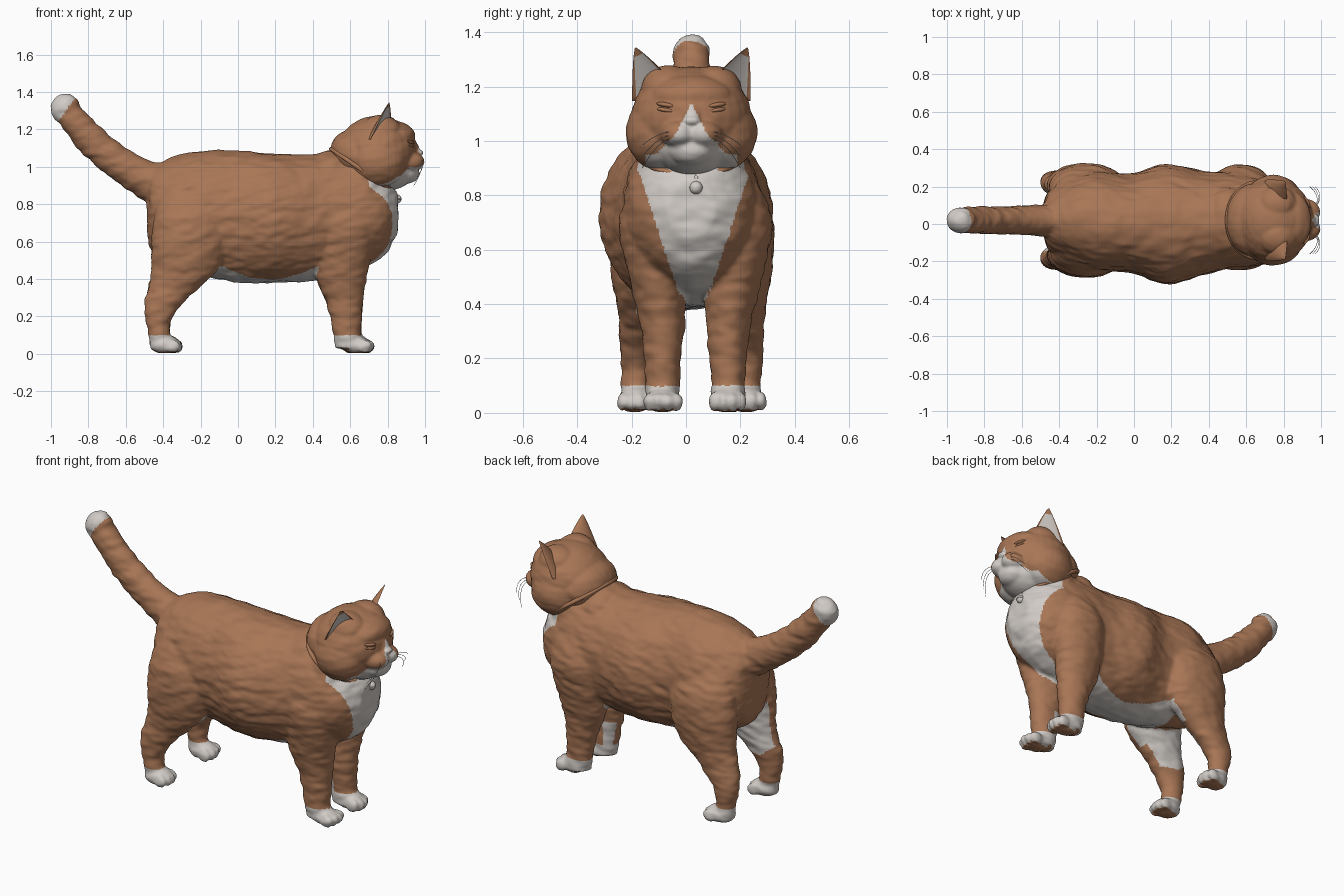
import bpy, bmesh, math
from mathutils import Vector, Matrix, noise

if "Cube" in bpy.data.objects:
    bpy.data.objects.remove(bpy.data.objects["Cube"])

Y0 = 0.02  # the cat's centre plane


def material(name, rgb):
    m = bpy.data.materials.new(name)
    m.diffuse_color = (*rgb, 1)
    m.use_nodes = True
    m.node_tree.nodes["Principled BSDF"].inputs["Base Color"].default_value = m.diffuse_color
    return m


FUR = material("ginger fur", (0.395, 0.182, 0.092))
WHITE = material("white fur", (0.64, 0.60, 0.565))


def add_object(name, me, mats):
    ob = bpy.data.objects.new(name, me)
    bpy.context.collection.objects.link(ob)
    me.materials.clear()
    for m in mats:
        me.materials.append(m)
    for p in me.polygons:
        p.use_smooth = True
    return ob


def ball(bm, c, r, rot=(0, 0, 0)):
    """Ellipsoid at c (y measured from the centre plane)."""
    m = Matrix.Translation((c[0], c[1] + Y0, c[2]))
    for ang, ax in zip(rot, "XYZ"):
        m = m @ Matrix.Rotation(ang, 4, ax)
    m = m @ Matrix.Diagonal((*r, 1))
    bmesh.ops.create_uvsphere(bm, u_segments=28, v_segments=18, radius=1, matrix=m)


def spline(rows, steps=5):
    out = []
    for i in range(len(rows) - 1):
        p0, p1 = rows[max(i - 1, 0)], rows[i]
        p2, p3 = rows[i + 1], rows[min(i + 2, len(rows) - 1)]
        for k in range(steps):
            t = k / steps
            out.append([0.5 * (2 * b + (c - a) * t + (2 * a - 5 * b + 4 * c - d) * t * t
                               + (3 * b - a - 3 * c + d) * t ** 3)
                        for a, b, c, d in zip(p0, p1, p2, p3)])
    return out + [list(rows[-1])]


def loft(bm, rows, u, v, n=28):
    """Closed tube through rows of (x, y, z, radius along u, radius along v)."""
    u, v = Vector(u), Vector(v)
    rings = []
    for x, y, z, ru, rv in spline(rows):
        c = Vector((x, y + Y0, z))
        rings.append([bm.verts.new(c + u * ru * math.cos(2 * math.pi * i / n)
                                   + v * rv * math.sin(2 * math.pi * i / n)) for i in range(n)])
    for a, b in zip(rings, rings[1:]):
        for i in range(n):
            j = (i + 1) % n
            bm.faces.new((a[i], a[j], b[j], b[i]))
    bm.faces.new(rings[0])
    bm.faces.new(rings[-1])


def to_mesh(bm, name):
    bmesh.ops.recalc_face_normals(bm, faces=bm.faces[:])
    me = bpy.data.meshes.new(name)
    bm.to_mesh(me)
    bm.free()
    return me


def skin(name, bm, voxel, is_white, rough, smooth=5):
    """Fuse overlapping volumes to one skin, ruffle the fur, colour by rule."""
    tmp = bpy.data.objects.new(name + "_raw", to_mesh(bm, name))
    bpy.context.collection.objects.link(tmp)
    r = tmp.modifiers.new("fuse", 'REMESH')
    r.mode = 'VOXEL'
    r.voxel_size = voxel
    s = tmp.modifiers.new("soften", 'SMOOTH')
    s.factor = 0.5
    s.iterations = smooth
    dg = bpy.context.evaluated_depsgraph_get()
    me = bpy.data.meshes.new_from_object(tmp.evaluated_get(dg))
    bpy.data.objects.remove(tmp)
    smooth_pos = [(p.center.copy(), p.normal.copy()) for p in me.polygons]
    normals = [v.normal.copy() for v in me.vertices]
    for v, nrm in zip(me.vertices, normals):
        c = v.co
        f = noise.noise(Vector((c.x * 9 + c.z * 5, c.y * 10, c.z * 24 - c.x * 7)))
        f += 0.5 * noise.noise(Vector((c.x * 18, c.y * 20 + 5, c.z * 40)))
        v.co = c + nrm * f * rough
        v.co.z = max(v.co.z, 0.004)
    me.update()
    ob = add_object(name, me, (FUR, WHITE))
    for p, (c, nrm) in zip(me.polygons, smooth_pos):
        p.material_index = int(is_white(c, nrm))
    return ob


# Body: torso, neck, legs and tail fused together
bm = bmesh.new()
torso = [(-.485, 0, .76, .06, .12), (-.46, 0, .76, .15, .22), (-.38, 0, .76, .20, .28),
         (-.22, 0, .755, .265, .328), (-.02, -.015, .735, .262, .352), (.17, -.02, .725, .322, .347),
         (.36, -.015, .725, .28, .34), (.5, 0, .74, .258, .335), (.62, 0, .75, .25, .31),
         (.72, 0, .745, .228, .26), (.80, 0, .745, .178, .195), (.855, 0, .75, .085, .10)]
loft(bm, torso, (0, 1, 0), (0, 0, 1))
ball(bm, (.655, 0, .9), (.16, .205, .2))
ball(bm, (.5, 0, .97), (.13, .18, .12))
front_leg = [(.60, .12, .03, .08, .063), (.585, .12, .1, .075, .063), (.577, .12, .2, .086, .068),
             (.567, .12, .3, .104, .079), (.553, .13, .4, .132, .092), (.562, .15, .55, .155, .108),
             (.57, .17, .7, .16, .113), (.58, .15, .85, .12, .08)]
hind_leg = [(-.41, .205, .03, .06, .055), (-.42, .205, .1, .057, .053), (-.425, .205, .18, .067, .057),
            (-.40, .20, .27, .102, .067), (-.34, .19, .36, .138, .08), (-.285, .188, .45, .178, .097),
            (-.26, .185, .6, .205, .12), (-.25, .175, .75, .195, .116), (-.26, .14, .9, .14, .07)]
for s in (-1, 1):
    for leg, px, py, dy in ((front_leg, .632, .12, .015), (hind_leg, -.39, .205, 0)):
        loft(bm, [(x, s * y + dy, z, a, b) for x, y, z, a, b in leg], (1, 0, 0), (0, 1, 0))
        ball(bm, (px, s * py + dy, .048), (.082, .064, .05))
        for k, back in ((-1.5, .014), (-.5, 0), (.5, 0), (1.5, .014)):  # toes
            ball(bm, (px + .058 - back, s * py + dy + k * .034, .04), (.038, .019, .038))
tail = [(-.34, .885, .10, .13), (-.45, .92, .088, .115), (-.54, .962, .08, .097), (-.65, 1.03, .075, .087),
        (-.77, 1.13, .073, .085), (-.87, 1.24, .07, .078), (-.925, 1.31, .066, .07)]
loft(bm, [(x, 0, z, a, b) for x, z, a, b in tail], (0, 1, 0), (.64, 0, .77))
ball(bm, (-.924, 0, 1.314), (.079, .07, .079))


def body_white(c, n):
    x, y, z = c.x, c.y - Y0, c.z
    inward = n.y * (1 if y > 0 else -1) < -.5
    if x < -.7:
        return (x + .905) * -.82 + (z - 1.295) * .57 > .015   # tail tip
    if z < .1:
        return not (n.z < -.8 and z < .03)                    # paws white, pads not
    if x > (.70 if z > .6 else .64) and n.x > .1 and abs(y - .01) < min(.21, max(.05, .05 + (z - .42) * .33)):
        return True                                           # bib
    if -.2 < x < .66 and abs(y) < (.2 if x < .43 else .06):
        if z < min(.47, .4 + 1.1 * (x - .17) ** 2) and n.z < -.35:
            return True                                       # belly
    if x < -.1 and .44 - .8 * (x + .45) < z + .14 and .27 < z < .6 and inward:
        return True                                           # inner thighs
    return .45 < x < .56 and z < .25 and inward               # inner forelegs


skin("body", bm, .0105, body_white, .0065, 5)

# Head: skull, cheeks, jaw, brow and muzzle fused together
bm = bmesh.new()
ball(bm, (.745, 0, 1.085), (.212, .222, .188))
ball(bm, (.64, 0, 1.06), (.155, .195, .135), (0, .6, 0))
ball(bm, (.79, 0, .99), (.16, .14, .118))
ball(bm, (.885, 0, .968), (.088, .09, .06))
ball(bm, (.89, 0, 1.10), (.09, .05, .06), (0, .4, 0))
ball(bm, (.968, 0, 1.075), (.024, .032, .016))
ball(bm, (.845, 0, 1.165), (.103, .15, .075))
for s in (-1, 1):
    ball(bm, (.745, s * .11, 1.03), (.155, .132, .14))
    ball(bm, (.765, s * .085, 1.185), (.11, .10, .093))
    ball(bm, (.907, s * .045, 1.028), (.09, .07, .055))


def head_white(c, n):
    a, z = abs(c.y - Y0), c.z
    if n.z < -.6 and c.x > .72 and a < .17 and z < 1:
        return True
    if z > 1.03:
        return c.x > .85 and a < (1.13 - z) * .5 + .005
    return c.x > .83 and a < .055 + (1.03 - z) * .95


skin("head", bm, .008, head_white, .003, 4)

# Ears: crescent sections shrinking to a tip, pale inside
for s, side in ((-1, "right"), (1, "left")):
    bm = bmesh.new()
    base, tip = Vector((.765, s * .142 + Y0, 1.18)), Vector((.808, s * .207 + Y0, 1.345))
    u = Vector((.55, -s * .75, .33)).normalized()
    f = Vector((.75, s * .66, .1)).normalized()
    n, rows, rings = 24, 13, []
    for k in range(rows):
        t = k / (rows - 1) * .985
        w, d = .10 * (1 - t) ** .85, .06 * (1 - t) ** .8
        ring = []
        for i in range(n):
            a = 2 * math.pi * i / n
            depth = math.sin(a) * d if i <= n // 2 else -math.sin(a) * d * .3
            ring.append(bm.verts.new(base.lerp(tip, t) + u * math.cos(a) * w - f * depth))
        rings.append(ring)
    for k, (a, b) in enumerate(zip(rings, rings[1:])):
        for i in range(n):
            j = (i + 1) % n
            face = bm.faces.new((a[i], a[j], b[j], b[i]))
            face.material_index = int(n // 2 + 2 <= i <= n - 3 and k < 10)
    bm.faces.new(rings[0])
    bm.faces.new(rings[-1])
    me = to_mesh(bm, "ear")
    index = [p.material_index for p in me.polygons]
    ear = add_object(side + "_ear", me, (FUR, WHITE))
    me.polygons.foreach_set("material_index", index)
    bpy.context.view_layer.objects.active = ear
    ear.select_set(True)
    bpy.ops.object.shade_smooth_by_angle(angle=math.radians(50))
    ear.select_set(False)

    # Squinting eye: two lids pressed together
    bm = bmesh.new()
    for dz in (-.009, .01):
        ball(bm, (.918, s * .093, 1.122 + dz), (.02, .038, .010), (s * .15, 0, s * .42))
    add_object(side + "_eyelids", to_mesh(bm, "lids"), (FUR,))

    # Whiskers
    cu = bpy.data.curves.new("whiskers", 'CURVE')
    cu.dimensions = '3D'
    cu.bevel_depth = .0013
    cu.bevel_resolution = 1
    for k in range(3):
        sp = cu.splines.new('POLY')
        sp.points.add(8)
        for i, p in enumerate(sp.points):
            t = i / 8
            p.co = (.958 + .12 * t * (1 - t) + .012 * t - .015 * k * t, s * (.06 + .12 * t) + Y0,
                    1.035 - .012 * k - (.05 + .03 * k) * t * t, 1)
    cu.materials.append(WHITE)
    ob = bpy.data.objects.new(side + "_whiskers", cu)
    bpy.context.collection.objects.link(ob)

# Collar and bell
bpy.ops.mesh.primitive_torus_add(major_radius=.196, minor_radius=.012, major_segments=64,
                                 minor_segments=10, location=(.66, Y0, .985), rotation=(0, .602, 0))
collar = bpy.context.object
collar.name = "collar"
collar.scale = (1, 1.03, 1)
collar.data.materials.append(FUR)
bpy.ops.object.shade_smooth()
bm = bmesh.new()
ball(bm, (.85, .017, .828), (.024, .024, .024))
ball(bm, (.85, .017, .828), (.026, .026, .004))
ball(bm, (.842, .017, .86), (.006, .008, .014))
add_object("bell", to_mesh(bm, "bell"), (WHITE,))
